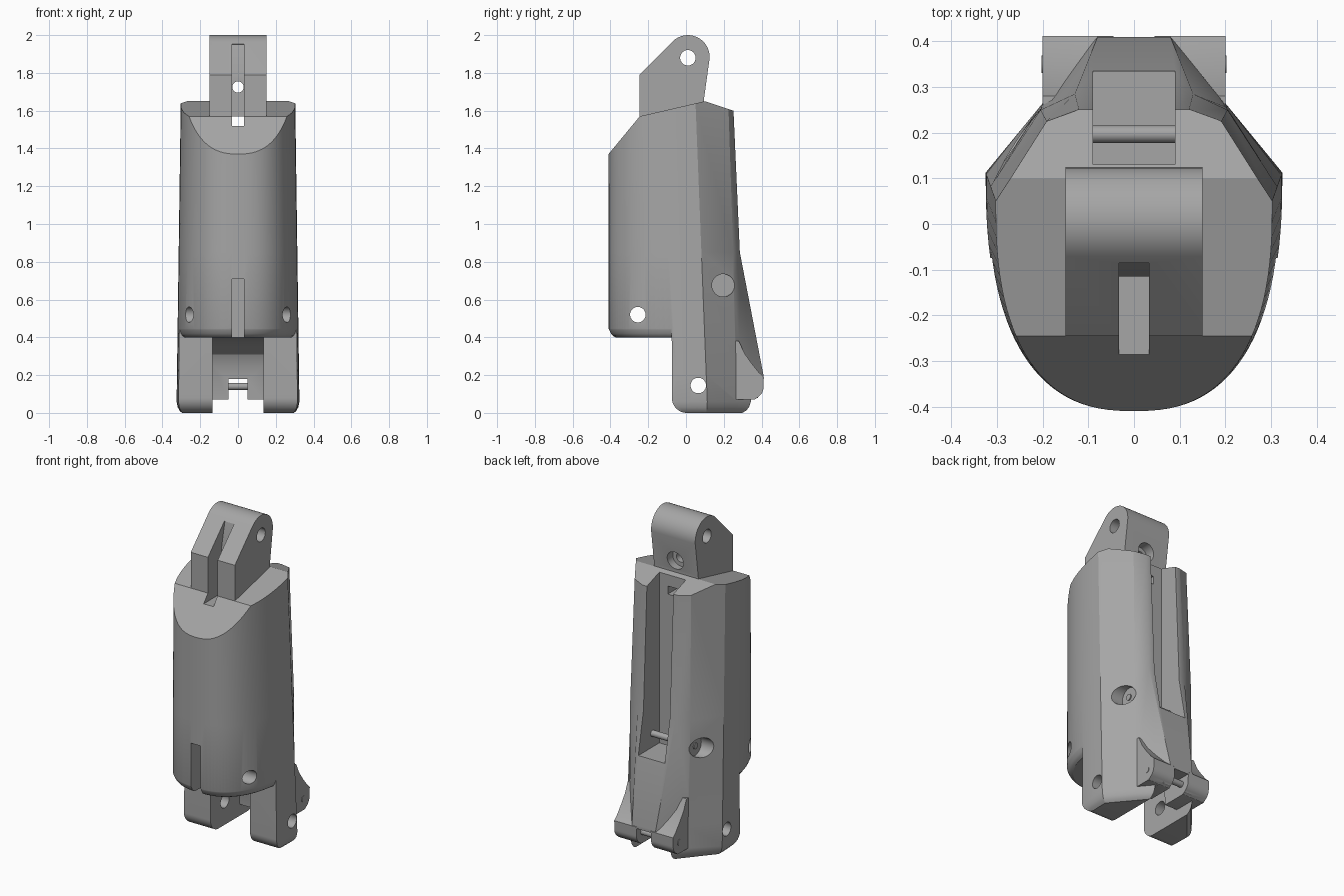
import bpy, bmesh, math

cube = bpy.data.objects.get("Cube")
if cube:
    bpy.data.objects.remove(cube, do_unlink=True)

grey = bpy.data.materials.new("plain grey")
grey.use_nodes = True
COLOUR = (0.38, 0.38, 0.38, 1)
grey.diffuse_color = COLOUR
grey.node_tree.nodes["Principled BSDF"].inputs["Base Color"].default_value = COLOUR


def loft(name, rings):
    """Solid skinned over closed rings with equal point counts."""
    bm = bmesh.new()
    rows = [[bm.verts.new(p) for p in ring] for ring in rings]
    n = len(rows[0])
    for a, b in zip(rows, rows[1:]):
        for i in range(n):
            j = (i + 1) % n
            bm.faces.new((a[i], a[j], b[j], b[i]))
    bm.faces.new(rows[0])
    bm.faces.new(rows[-1])
    bmesh.ops.recalc_face_normals(bm, faces=bm.faces)
    mesh = bpy.data.meshes.new(name)
    bm.to_mesh(mesh)
    bm.free()
    mesh.materials.append(grey)
    obj = bpy.data.objects.new(name, mesh)
    bpy.context.collection.objects.link(obj)
    return obj


def prism(name, profile, x0, x1):
    """Side profile (y, z) extruded along x."""
    return loft(name, [[(x, y, z) for y, z in profile] for x in (x0, x1)])


def box(name, x, y0, y1, z0, z1):
    return prism(name, [(y0, z0), (y1, z0), (y1, z1), (y0, z1)], -x, x)


def arc(cy, cz, r, start, end, n=16):
    angles = [math.radians(start + (end - start) * i / n) for i in range(n + 1)]
    return [(cy + r * math.cos(a), cz + r * math.sin(a)) for a in angles]


def rod(name, y, z, r, x0, x1):
    return prism(name, arc(y, z, r, 0, 360, 32)[:-1], x0, x1)


def rod_y(name, z, r, y0, y1):
    return loft(name, [[(a, y, b) for a, b in arc(0, z, r, 0, 360, 32)[:-1]] for y in (y0, y1)])


def combine(target, tool, operation):
    mod = target.modifiers.new("cut", 'BOOLEAN')
    mod.operation, mod.object, mod.solver = operation, tool, 'EXACT'
    bpy.context.view_layer.objects.active = target
    bpy.ops.object.modifier_apply(modifier=mod.name)
    bpy.data.objects.remove(tool, do_unlink=True)


def mix(a, b, t):
    return a + (b - a) * t


# Back corner points (outer, inner) at keyed heights
BACK = [(0.0, (0.20, 0.265), (0.08, 0.41)), (0.2, (0.20, 0.265), (0.08, 0.41)),
        (0.85, (0.205, 0.25), (0.13, 0.285)), (1.7, (0.19, 0.222), (0.12, 0.247))]


def section(z, scale=1.0):
    """Rounded front, creased sides and chamfered back at height z."""
    t = z / 1.65
    width, crease = mix(0.326, 0.303, t), mix(0.115, 0.05, t)
    for low, high in zip(BACK, BACK[1:]):
        if z <= high[0]:
            s = (z - low[0]) / (high[0] - low[0])
            back = [(mix(a[0], b[0], s), mix(a[1], b[1], s)) for a, b in zip(low[1:], high[1:])]
            break
    pts, steps, power = [], 56, 2 / 2.5
    for i in range(steps + 1):
        a = math.pi * i / steps
        c, s = math.cos(a), math.sin(a)
        pts.append((math.copysign(abs(c) ** power, c) * width,
                    crease - (crease + 0.41) * max(s, 0) ** power))
    pts += [(-x, y) for x, y in back] + list(reversed(back))
    return [(x * scale, y * scale, z) for x, y in pts]


# Main housing, tapered and clipped to its side profile
body = loft("housing", [section(0, 0.91), section(0.012, 0.95), section(0.03, 0.98), section(0.06),
                        section(0.2), section(0.85), section(1.7)])
outline = [(-0.6, 0.38), (-0.075, 0.38)] + arc(0.005, 0.08, 0.08, 180, 270)
outline += [(0.3, -0.01), (0.35, 0.03), (0.356, 0.07), (0.38, 0.08), (0.405, 0.12), (0.411, 0.2),
            (0.6, 0.2), (0.6, 1.483), (0.25, 1.6), (0.1, 1.65), (-0.245, 1.57), (-0.6, 1.14)]
combine(body, prism("outline", outline, -0.6, 0.6), 'INTERSECT')

# Rounded lower rim of the front shell
rim = box("rim_cutter", 0.6, -0.7, -0.076, 0.36, 0.455)
core = loft("rim_core", [section(0.4, 0.91), section(0.408, 0.945), section(0.42, 0.97),
                         section(0.44, 0.995), section(0.47, 1.02)])
combine(rim, core, 'DIFFERENCE')
combine(body, rim, 'DIFFERENCE')

# Top knuckle
knuckle = [(-0.245, 1.5), (-0.245, 1.79)] + arc(0.01, 1.885, 0.115, 135, -5) + [(0.095, 1.66), (0.095, 1.5)]
combine(body, prism("knuckle", knuckle, -0.15, 0.15), 'UNION')

# Rear ears for the small hinge
ear = [(0.2, 0.071), (0.365, 0.071)] + arc(0.35, 0.135, 0.06, -50, 0, 6)
ear += [(0.412, 0.19), (0.385, 0.215), (0.345, 0.265), (0.31, 0.315), (0.28, 0.38), (0.2, 0.38)]
for side in (-1, 1):
    combine(body, prism("ear", ear, side * 0.045, side * 0.2), 'UNION')

# Clearance between the lower prongs, and the hinge notch behind it
clearance = [(-0.2, 0.398), (-0.04, 0.398), (0.03, 0.385), (0.1, 0.355), (0.17, 0.31),
             (0.2, 0.25), (0.21, 0.07), (0.6, 0.07), (0.6, -0.1), (-0.2, -0.1)]
cutters = [prism("clearance", clearance, -0.135, 0.135),
           box("hinge_notch", 0.05, 0.1, 0.6, 0.0, 0.18),
           box("back_channel", 0.09, 0.13, 0.7, 0.59, 1.8),
           box("front_slot", 0.033, -0.6, -0.08, 0.3, 0.71)]

# Cable groove and passage through the knuckle
groove = [(-0.5, 1.52), (0.2, 1.52), (0.2, 1.57), (-0.115, 1.57), (-0.115, 1.79), (-0.08, 1.95), (-0.5, 2.1)]
cutters += [prism("cable_groove", groove, -0.033, 0.033),
            rod_y("cable_passage", 1.725, 0.03, -0.2, 0.3),
            rod_y("cable_counterbore", 1.725, 0.055, 0.05, 0.3)]

# Cross holes and side counterbores
for y, z in ((0.01, 1.88), (-0.255, 0.52), (0.065, 0.145)):
    cutters.append(rod("cross_hole", y, z, 0.041, -0.6, 0.6))
for side in (-1, 1):
    cutters.append(rod("side_counterbore", 0.197, 0.675, 0.06, side * 0.2, side * 0.6))
for cutter in cutters:
    combine(body, cutter, 'DIFFERENCE')

# Hinge pins
pins = [rod("channel_pin", 0.197, 0.675, 0.019, -0.206, 0.206),
        rod("rear_hinge_pin", 0.35, 0.14, 0.019, -0.203, 0.203)]

for obj in [body] + pins:
    bpy.ops.object.select_all(action='DESELECT')
    obj.select_set(True)
    bpy.context.view_layer.objects.active = obj
    bpy.ops.object.shade_smooth_by_angle(angle=math.radians(25))
